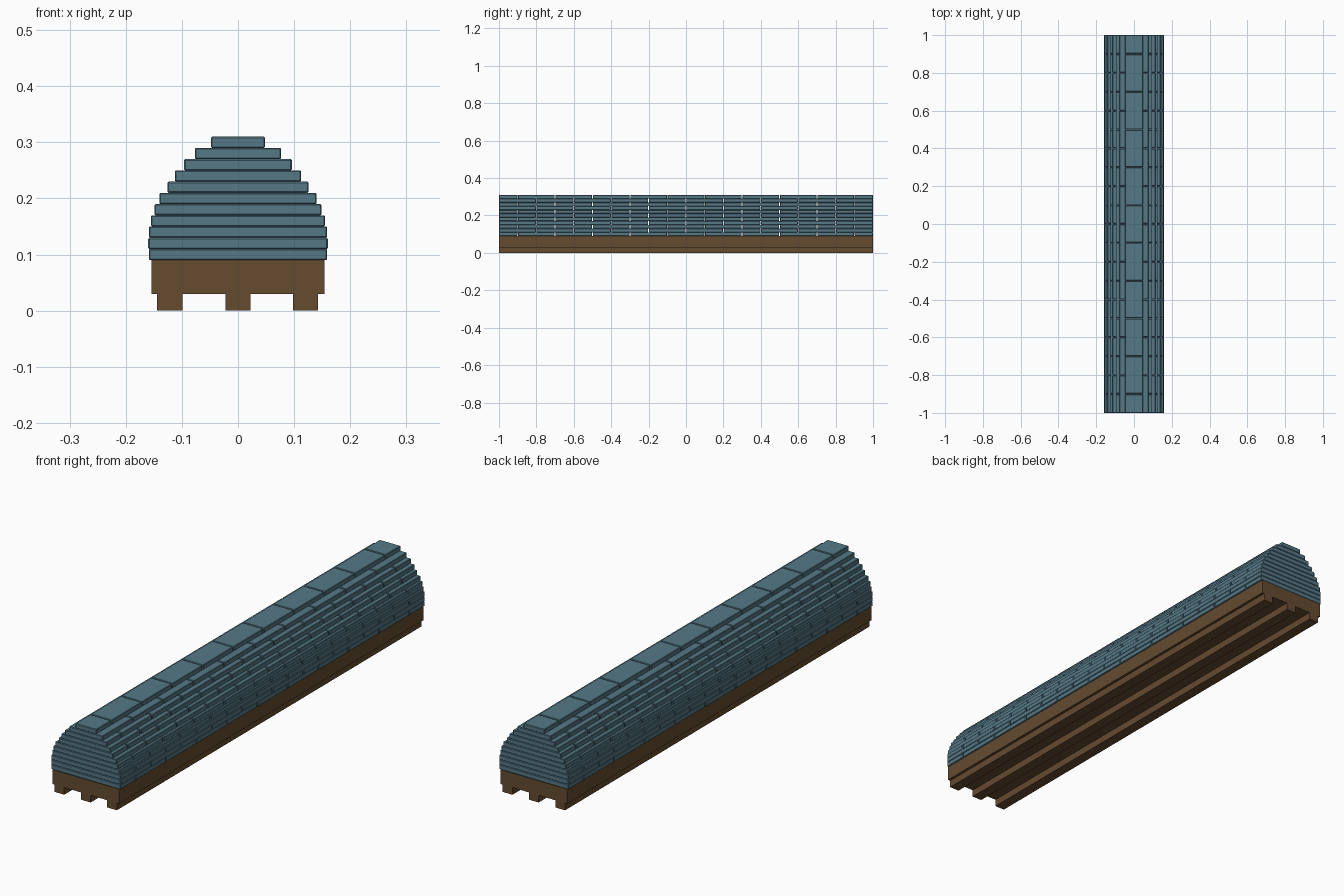
import bpy, bmesh

if "Cube" in bpy.data.objects:
    bpy.data.objects.remove(bpy.data.objects["Cube"])

def material(name, color):
    m = bpy.data.materials.new(name)
    m.diffuse_color = color
    m.use_nodes = True
    m.node_tree.nodes["Principled BSDF"].inputs["Base Color"].default_value = m.diffuse_color
    return m

BLUE = material("blue_paper", (0.09, 0.19, 0.24, 1))
BROWN = material("brown_wood", (0.13, 0.07, 0.03, 1))

def add_boxes(name, boxes, mat, bevel=0.0):
    """One object made of boxes given as (x0, x1, y0, y1, z0, z1)."""
    bm = bmesh.new()
    for x0, x1, y0, y1, z0, z1 in boxes:
        vs = bmesh.ops.create_cube(bm, size=1)["verts"]
        for v in vs:
            v.co = (x1 if v.co.x > 0 else x0,
                    y1 if v.co.y > 0 else y0,
                    z1 if v.co.z > 0 else z0)
    if bevel:
        bmesh.ops.bevel(bm, geom=bm.edges[:], offset=bevel, segments=1,
                        affect='EDGES', profile=0.5)
    me = bpy.data.meshes.new(name)
    bm.to_mesh(me)
    bm.free()
    me.materials.append(mat)
    ob = bpy.data.objects.new(name, me)
    bpy.context.collection.objects.link(ob)
    return ob

# Wooden base board
add_boxes("base_board", [(-0.154, 0.154, -1, 1, 0.03, 0.09)], BROWN)

# Three runners under the board
for label, cx in (("left", -0.1215), ("middle", 0), ("right", 0.1205)):
    add_boxes(label + "_runner",
              [(cx - 0.0225, cx + 0.0225, -1, 1, 0, 0.03)], BROWN)

# Stacked slab courses narrowing to the top, with staggered joints
half_widths = [0.159, 0.16, 0.159, 0.155, 0.149, 0.14,
               0.1255, 0.1125, 0.096, 0.077, 0.048]
GAP = 0.002
for i, hw in enumerate(half_widths):
    z = 0.09 + 0.02 * i
    if i % 2 == 0:
        cuts = [-1] + [-0.9 + 0.2 * k for k in range(10)] + [1]
    else:
        cuts = [-1 + 0.2 * k for k in range(11)]
    slabs = []
    for a, b in zip(cuts, cuts[1:]):
        y0 = a if a == -1 else a + GAP
        y1 = b if b > 0.99 else b - GAP
        slabs.append((-hw, hw, y0, y1, z, z + 0.02))
    add_boxes("slab_course_%02d" % (i + 1), slabs, BLUE, 0.002)
